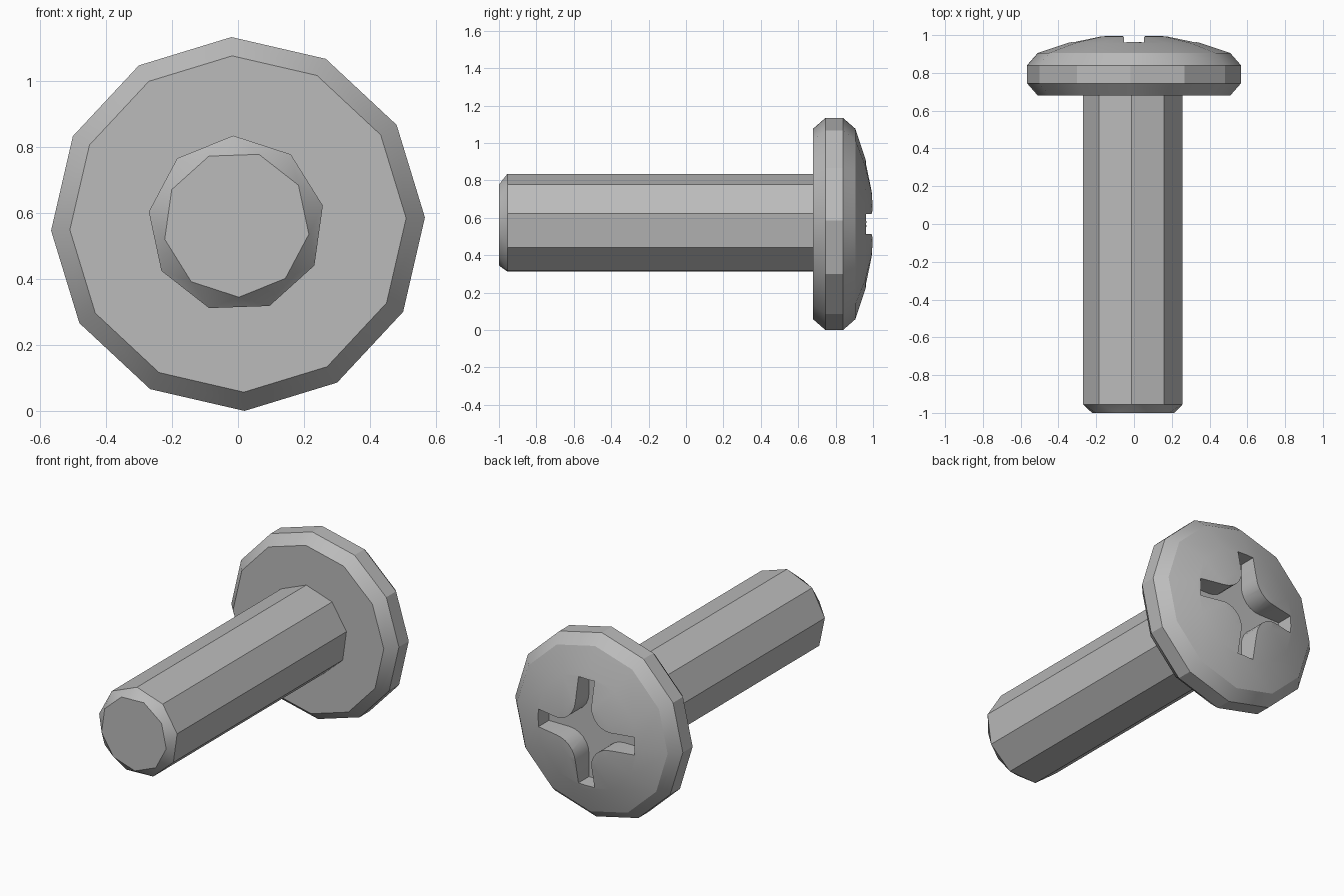
import bpy, bmesh, math

cube = bpy.data.objects.get("Cube")
if cube:
    bpy.data.objects.remove(cube, do_unlink=True)

CENTRE_Z = 0.567
steel = bpy.data.materials.new("plain steel grey")
steel.use_nodes = True
GREY = (0.5, 0.5, 0.5, 1)
steel.diffuse_color = GREY
steel.node_tree.nodes["Principled BSDF"].inputs["Base Color"].default_value = GREY


def finish(name, bm):
    bmesh.ops.recalc_face_normals(bm, faces=bm.faces)
    mesh = bpy.data.meshes.new(name)
    bm.to_mesh(mesh)
    bm.free()
    mesh.materials.append(steel)
    obj = bpy.data.objects.new(name, mesh)
    bpy.context.collection.objects.link(obj)
    return obj


def ring(bm, sides, radius, y, start, x=0.0):
    """Regular polygon of vertices around the y axis."""
    angles = [math.radians(start + 360 * i / sides) for i in range(sides)]
    return [bm.verts.new((x + radius * math.cos(a), y, CENTRE_Z + radius * math.sin(a)))
            for a in angles]


def bridge(bm, a, b):
    n = len(a)
    for i in range(n):
        j = (i + 1) % n
        bm.faces.new((a[i], a[j], b[j], b[i]))


def smooth(obj, degrees):
    bpy.ops.object.select_all(action='DESELECT')
    obj.select_set(True)
    bpy.context.view_layer.objects.active = obj
    bpy.ops.object.shade_smooth_by_angle(angle=math.radians(degrees))


# Domed pan head with chamfered rim
bm = bmesh.new()
dome = [(r, 1.0066 - 0.39 * r * r) for r in (0.51, 0.35, 0.19)]
profile = [(0.51, 0.68), (0.567, 0.745), (0.567, 0.84)] + dome
rings = [ring(bm, 12, r, y, 2) for r, y in profile]
for a, b in zip(rings, rings[1:]):
    bridge(bm, a, b)
bm.faces.new(rings[0])
apex = bm.verts.new((0, 1.0066, CENTRE_Z))
for i in range(12):
    bm.faces.new((rings[-1][i], rings[-1][(i + 1) % 12], apex))
head = finish("screw_head", bm)

# Cross recess cutter: four arms joined by rounded inner corners
HALF, LENGTH, FILLET, FLOOR = 0.054, 0.325, 0.13, 0.86
quarter = [(LENGTH, -HALF), (LENGTH, HALF)]
for k in range(7):
    a = math.radians(270 - 15 * k)
    c = HALF + FILLET
    quarter.append((c + FILLET * math.cos(a), c + FILLET * math.sin(a)))
outline = []
for turn in range(4):
    for u, v in quarter:
        for _ in range(turn):
            u, v = -v, u
        outline.append((u, v))
bm = bmesh.new()
low, high = [[bm.verts.new((u, y, CENTRE_Z + v)) for u, v in outline] for y in (FLOOR, 1.1)]
bridge(bm, low, high)
bm.faces.new(low)
bm.faces.new(high)
cutter = finish("recess_cutter", bm)
cutter.hide_render = True

cut = head.modifiers.new("cross_recess", 'BOOLEAN')
cut.operation = 'DIFFERENCE'
cut.solver = 'EXACT'
cut.object = cutter
bpy.context.view_layer.objects.active = head
bpy.ops.object.modifier_apply(modifier=cut.name)
bpy.data.objects.remove(cutter, do_unlink=True)
smooth(head, 28)

# Nine-sided shaft with a twisted chamfer at the tip
bm = bmesh.new()
root = ring(bm, 9, 0.268, 0.7, 92, -0.005)
neck = ring(bm, 9, 0.268, -0.955, 92, -0.005)
tip = ring(bm, 9, 0.222, -1.0, 112, -0.005)
bridge(bm, root, neck)
for i in range(9):
    j = (i + 1) % 9
    bm.faces.new((neck[i], neck[j], tip[i]))
    bm.faces.new((neck[j], tip[j], tip[i]))
bm.faces.new(tip)
bm.faces.new(root)
shaft = finish("screw_shaft", bm)
smooth(shaft, 28)
